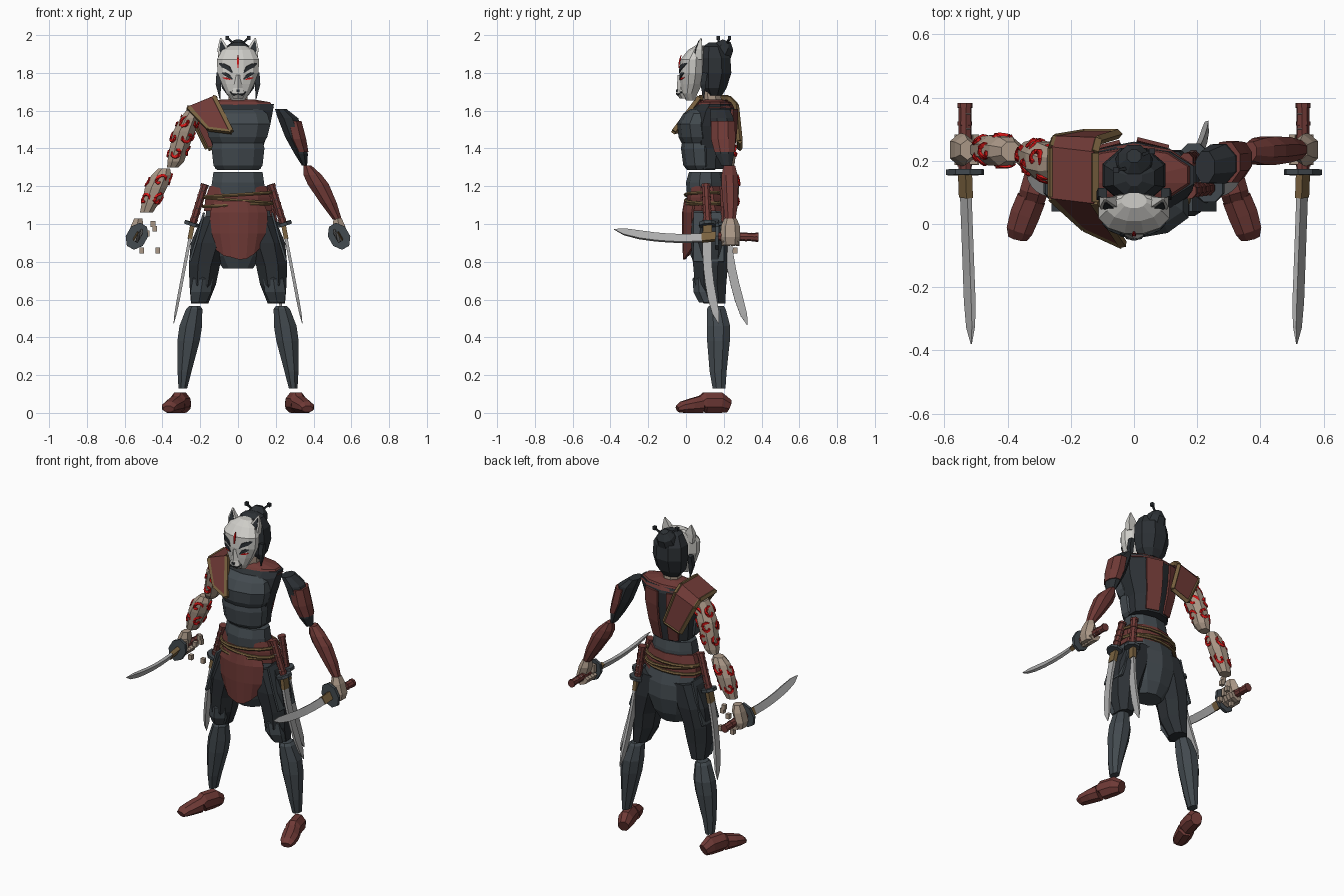
import bpy, bmesh, random
from math import pi, sin, cos, sqrt
from mathutils import Vector as V

random.seed(4)

def material(name, r, g, b):
    m = bpy.data.materials.new(name)
    m.diffuse_color = (r, g, b, 1)
    return m

DARK = material("dark_cloth", .025, .03, .035)
SLATE = material("slate_armour", .055, .068, .078)
RED = material("dull_red", .16, .042, .037)
SKIN = material("skin", .40, .31, .24)
WHITE = material("mask_white", .62, .61, .58)
GOLD = material("rope_tan", .19, .12, .05)
STEEL = material("steel", .42, .42, .42)
INK = material("red_ink", .65, .008, .008)

def mesh(name, verts, faces, mat):
    bm = bmesh.new()
    vs = [bm.verts.new((p[0], p[1], max(0, p[2]))) for p in verts]
    for f in faces:
        bm.faces.new([vs[i] for i in f])
    bmesh.ops.recalc_face_normals(bm, faces=bm.faces)
    me = bpy.data.meshes.new(name)
    bm.to_mesh(me)
    bm.free()
    ob = bpy.data.objects.new(name, me)
    me.materials.append(mat)
    bpy.context.collection.objects.link(ob)
    return ob

def skin(name, rings, mat):
    n, k = len(rings[0]), len(rings)
    faces = [(r*n+i, r*n+(i+1) % n, (r+1)*n+(i+1) % n, (r+1)*n+i)
             for r in range(k-1) for i in range(n)]
    faces += [tuple(range(n)), tuple(range((k-1)*n, k*n))]
    return mesh(name, [p for r in rings for p in r], faces, mat)

def angles(n):
    return [(2*i+1)*pi/n for i in range(n)]

# horizontal sections: (x, y, z, half width, half depth)
def loft(name, secs, mat, n=8, s=1):
    c = cos(pi/n)
    return skin(name, [[(s*(x+rx/c*cos(a)), y+ry/c*sin(a), z) for a in angles(n)]
                       for x, y, z, rx, ry in secs], mat)

# body sections: (z, half width, front y, back y)
def body(name, secs, mat, n=10):
    return loft(name, [(0, (f+b)/2, z, w, (b-f)/2) for z, w, f, b in secs], mat, n)

# sections square to a path; sizes are (half size along up, half size across)
def tube(name, pts, sizes, mat, n=6, up=(0, 0, 1)):
    pts, rings, c = [V(p) for p in pts], [], cos(pi/n)
    for i, p in enumerate(pts):
        t = (pts[min(i+1, len(pts)-1)] - pts[max(i-1, 0)]).normalized()
        u = V(up) - t*t.dot(V(up))
        u.normalize()
        w = t.cross(u)
        h, k = sizes[i] if isinstance(sizes, list) else sizes
        rings.append([p + u*(h/c*cos(a)) + w*(k/c*sin(a)) for a in angles(n)])
    return skin(name, rings, mat)

# thin sheet from rows of points
def sheet(name, rows, mat, thick=.012):
    n = len(rows[0])
    ob = mesh(name, [p for r in rows for p in r],
              [(r*n+i, r*n+i+1, (r+1)*n+i+1, (r+1)*n+i)
               for r in range(len(rows)-1) for i in range(n-1)], mat)
    mod = ob.modifiers.new("thickness", 'SOLIDIFY')
    mod.thickness, mod.offset = thick, 0
    return ob

def box(name, c, s, mat):
    return tube(name, [(c[0], c[1], c[2]-s[2]/2), (c[0], c[1], c[2]+s[2]/2)],
                (s[0]/2*.8, s[1]/2*.8), mat, 4, (1, 0, 0))

def sword(name, pommel, guard, tip, bend, up, tsuba=(.045, .045)):
    p, g, t, b = V(pommel), V(guard), V(tip), V(bend)
    d = (g-p).normalized()
    tube(name+"_handle", [p, g], (.021, .019), RED, 8, up)
    tube(name+"_pommel", [p, p+d*.015], (.024, .022), RED, 8, up)
    for i in range(4):
        tube(name+"_wrap_diamond", [p.lerp(g, .16+.22*i-.06), p.lerp(g, .16+.22*i), p.lerp(g, .16+.22*i+.06)],
             [(.002, .002), (.023, .009), (.002, .002)], WHITE, 4, up)
        q = p.lerp(g, .27+.2*i)
        tube(name+"_wrap_band", [q, q+d*.012], (.023, .021), RED, 8, up)
    tube(name+"_guard", [g-d*.008, g+d*.01], tsuba, SLATE, 8, up)
    path = [g.lerp(t, f) + b*(4*f*(1-f)) for f in (0, .15, .3, .45, .6, .75, .9, 1)]
    tube(name+"_collar", path[:2], (.024, .012), GOLD, 4, up)
    tube(name+"_blade", path, [(.023, .008)]*6+[(.018, .006), (.002, .001)], STEEL, 4, up)

# torso, collar and breastplates
body("chest", [(1.29, .12, .03, .22), (1.40, .13, .0, .24), (1.52, .17, .0, .25),
               (1.60, .185, .03, .255), (1.635, .19, .07, .24)], DARK)
body("collar", [(1.615, .19, .055, .25), (1.645, .17, .075, .235), (1.66, .08, .10, .19)], RED)
body("breastplate", [(1.43, .135, -.02, .14), (1.46, .155, -.035, .15), (1.53, .172, -.042, .14),
                     (1.585, .155, -.01, .14), (1.61, .12, .03, .14)], SLATE)
body("lower_breastplate", [(1.285, .11, .01, .15), (1.31, .13, -.01, .16), (1.40, .14, -.022, .16),
                           (1.445, .13, -.015, .15)], SLATE)
body("abdomen", [(1.16, .145, .01, .20), (1.22, .138, .005, .20), (1.275, .13, .02, .19)], SLATE)
for a, b in ((.01, .11), (-.12, -.045)):
    sheet("back_panel", [[(x*(.75+.25*k), y-.25*abs(x), z) for x in (a, b)]
                         for k, y, z in ((0, .232, 1.30), (.5, .258, 1.41), (1, .27, 1.52), (1, .272, 1.61))], RED)

# sash, ropes, pelvis
body("sash", [(1.07, .18, .015, .225), (1.14, .172, .01, .215), (1.20, .15, .015, .205)], RED)
for k, (z, tilt) in enumerate(((1.155, .012), (1.125, -.015), (1.10, .008))):
    tube("waist_rope", [(.183*cos(a), .115+.118*sin(a), z+tilt*cos(a)) for a in [i*pi/8 for i in range(17)]],
         (.008, .008), GOLD)
body("hip_cloth", [(.765, .08, .06, .19), (.83, .125, .03, .225), (.93, .165, .02, .25),
                   (1.02, .175, .015, .245), (1.09, .165, .02, .225)], SLATE)
cols = (-1, -.66, -.33, 0, .33, .66, 1)
sheet("front_skirt", [[(w*c+.004, y+.05*c*c, z+(random.uniform(-.012, .015)+.05*c*c if z < .85 else 0))
                       for c in cols] for z, w, y in
                      ((1.12, .125, -.005), (1.06, .15, -.015), (.95, .145, -.015), (.82, .118, -.01))], RED)

# legs, feet and hip flaps
for s in (-1, 1):
    loft("thigh", [(.105, .13, 1.04, .085, .10), (.15, .13, .90, .10, .105), (.178, .13, .78, .082, .092),
                   (.187, .13, .68, .07, .083), (.203, .15, .58, .046, .058)], DARK, 8, s)
    loft("knee_guard", [(.207, .12, .585, .04, .045), (.197, .10, .64, .055, .052),
                        (.187, .095, .71, .052, .052), (.182, .11, .74, .035, .04)], SLATE, 6, s)
    loft("shin", [(.292, .175, .13, .023, .034), (.283, .17, .22, .037, .045), (.262, .172, .38, .059, .06),
                  (.25, .172, .46, .06, .062), (.232, .16, .55, .043, .05), (.23, .16, .565, .03, .04)], SLATE, 8, s)
    tube("boot_heel", [(s*.28, .225, .035), (s*.295, .18, .053), (s*.318, .10, .054), (s*.322, .085, .045)],
         [(.035, .032), (.055, .044), (.055, .044), (.043, .042)], RED, 8)
    tube("boot_toe", [(s*.325, .08, .045), (s*.345, .03, .038), (s*.362, -.02, .03), (s*.368, -.045, .02)],
         [(.045, .046), (.038, .047), (.03, .042), (.017, .03)], RED, 8)
    sheet("hip_flap", [[(s*x, y, z) for y in (.04, .12, .20)] for x, z in ((.18, 1.06), (.215, .93), (.255, .80))], SLATE)

# clothed arm
loft("clothed_upper_arm", [(.225, .18, 1.61, .03, .05), (.265, .19, 1.56, .054, .062), (.30, .195, 1.46, .05, .06),
                           (.335, .205, 1.37, .035, .05), (.352, .215, 1.31, .014, .028)], DARK)
loft("arm_band", [(.29, .195, 1.545, .046, .064), (.312, .197, 1.45, .049, .065), (.338, .205, 1.38, .035, .054)], RED)
loft("bracer", [(.368, .23, 1.31, .02, .03), (.395, .23, 1.26, .048, .042), (.425, .232, 1.21, .056, .045),
                (.48, .235, 1.11, .043, .04), (.525, .235, 1.025, .024, .028)], RED)

# bare arm with swirling tattoo
UPPER = [(-.235, .19, 1.60, .04, .05), (-.255, .19, 1.56, .05, .055), (-.285, .20, 1.49, .058, .06),
         (-.312, .21, 1.40, .05, .054), (-.33, .215, 1.33, .044, .045), (-.345, .22, 1.30, .03, .03)]
FORE = [(-.39, .23, 1.295, .03, .03), (-.405, .23, 1.26, .052, .045), (-.435, .233, 1.19, .058, .048),
        (-.465, .235, 1.11, .045, .042), (-.485, .235, 1.06, .034, .032)]
loft("bare_upper_arm", UPPER, SKIN)
loft("bare_forearm", FORE, SKIN)

def on_arm(secs, z, a):
    for p, q in zip(secs, secs[1:]):
        if p[2] >= z >= q[2]:
            x, y, zz, rx, ry = V(p).lerp(V(q), (p[2]-z)/(p[2]-q[2]))
            return (x+rx*1.03*cos(a), y+ry*1.03*sin(a), z)

for secs, levels in ((UPPER, (1.54, 1.46, 1.38)), (FORE, (1.23, 1.13))):
    for z in levels:
        for k in range(4):
            a0 = k*pi/2 + z*9
            pts = [on_arm(secs, z+.034*(1-.08*i)*sin(i*.6+k), a0+.6*(1-.08*i)*cos(i*.6+k)) for i in range(10)]
            tube("tattoo_swirl", pts, [(.002, .002)]+[(.007, .007)]*8+[(.002, .002)], INK, 4, (.3, .2, .9))

# hands and held swords
for s in (-1, 1):
    loft("palm", [(.527, .235, 1.03, .022, .028), (.535, .235, .99, .032, .043), (.553, .235, .93, .03, .046),
                  (.555, .235, .89, .018, .04)], SKIN, 6, s)
    for i in range(4):
        y = .198 + .025*i
        tube("finger", [(s*.56, y, .915), (s*.54, y, .893), (s*.512, y, .905), (s*.50, y, .93)],
             (.011, .011), SKIN, 4, (0, 1, 0))
    box("thumb", (s*.508, .20, .965), (.03, .03, .05), SKIN)
    sword("held_sword", (s*.535, .383, .93), (s*.535, .165, .935), (s*.515, -.38, .972),
          (0, 0, -.027), (s*-.5, 0, .87), (.07, .052))
    # hip sword on each side
    sword("hip_sword", (s*.175, .105, 1.21), (s*.24, .115, 1.0), (s*.34, .172, .475), (0, -.025, 0), (0, 1, 0))
sword("rear_hip_sword", (.165, .20, 1.20), (.19, .21, 1.0), (.235, .325, .465), (0, -.02, 0), (0, 1, 0))
for x, z in ((-.48, .95), (-.44, .975), (-.51, .86), (-.425, .86), (-.45, 1.0)):
    box("loose_finger_piece", (x, .26, z), (.03, .03, .03), SKIN)

# single shoulder guard with rim
INNER = [(-.035, -.065, 1.49), (-.125, .07, 1.67), (-.125, .225, 1.67), (-.115, .265, 1.63), (-.05, .285, 1.44)]
OUTER = [(-.155, -.01, 1.505), (-.26, .085, 1.615), (-.26, .24, 1.615), (-.25, .27, 1.58), (-.16, .285, 1.40)]
sheet("shoulder_guard", [INNER, OUTER], RED, .02)
for a, b in zip(INNER + OUTER[::-1], INNER[1:] + OUTER[::-1] + INNER[:1]):
    tube("shoulder_guard_rim", [a, b], (.011, .011), GOLD, 4, (.3, .5, .8))

# head, hair, bun
body("neck", [(1.63, .05, .09, .19), (1.74, .05, .08, .18)], SKIN, 8)
body("hair", [(1.68, .055, .11, .19), (1.72, .085, .08, .215), (1.80, .10, .07, .24), (1.88, .095, .07, .235),
              (1.94, .065, .09, .20), (1.96, .025, .12, .17)], DARK, 8)
tube("hair_bun", [(0, .17, 1.89), (0, .185, 1.905), (0, .205, 1.94), (0, .215, 1.97)],
     [(.045, .045), (.06, .06), (.05, .05), (.022, .022)], DARK, 8, (1, 0, 0))
for s in (-1, 1):
    tube("hair_pin", [(s*-.05, .19, 1.88), (s*.055, .17+.06*(s > 0), 1.985)], (.005, .005), DARK, 4)
    box("pin_knob", (s*.057, .17+.06*(s > 0), 1.985), (.022, .022, .022), DARK)
    tube("side_lock", [(s*.10, .10, 1.80), (s*.104, .09, 1.74), (s*.095, .095, 1.66)],
         [(.014, .014), (.014, .014), (.002, .002)], DARK, 4, (1, 0, 0))

# animal mask
MASK = [(1.655, .035, .0, .05), (1.69, .06, -.025, .06), (1.74, .085, -.03, .085), (1.80, .108, -.034, .10),
        (1.87, .112, -.03, .10), (1.92, .085, .01, .10), (1.945, .04, .05, .10)]
body("mask", MASK, WHITE, 12)
body("mask_snout", [(1.665, .025, -.03, .02), (1.69, .038, -.047, .02), (1.72, .024, -.043, .02),
                    (1.79, .014, -.04, .02)], WHITE, 6)

def face(x, z):
    for p, q in zip(MASK, MASK[1:]):
        if p[0] <= z <= q[0]:
            _, w, f, b = V(p).lerp(V(q), (z-p[0])/(q[0]-p[0]))
            return (x, (f+b)/2-(b-f)/2*sqrt(max(0, 1-(x/w)**2))-.003, z)

def mark(name, pts, w, mat):
    tube(name, [face(*p) for p in pts], [(.002, .002)]+[(w, .005)]*(len(pts)-2)+[(.002, .002)], mat, 4)

for s in (-1, 1):
    tube("mask_ear", [(s*.07, .065, 1.88), (s*.082, .07, 1.93), (s*.092, .08, 1.985)],
         [(.034, .02), (.027, .016), (.003, .003)], WHITE, 4, (1, 0, 0))
    tube("inner_ear", [(s*.073, .052, 1.90), (s*.083, .056, 1.93), (s*.09, .068, 1.97)],
         [(.018, .008), (.016, .006), (.002, .002)], DARK, 4, (1, 0, 0))
    mark("brow", [(s*.03, 1.80), (s*.05, 1.825), (s*.08, 1.84), (s*.1, 1.85)], .011, DARK)
    mark("eye", [(s*.03, 1.765), (s*.05, 1.785), (s*.07, 1.795), (s*.085, 1.80)], .008, DARK)
    mark("red_eye_line", [(s*.04, 1.765), (s*.06, 1.77), (s*.08, 1.775)], .005, INK)
    tube("mouth_line", [(s*.002, -.049, 1.69), (s*.022, -.045, 1.683), (s*.042, -.022, 1.70)], (.003, .003), DARK, 4)
tube("forehead_mark", [(0, -.025, 1.895), (0, -.034, 1.865), (0, -.038, 1.825)],
     [(.002, .002), (.006, .004), (.002, .002)], INK, 4, (1, 0, 0))
box("mask_nose", (0, -.047, 1.705), (.02, .014, .014), DARK)
